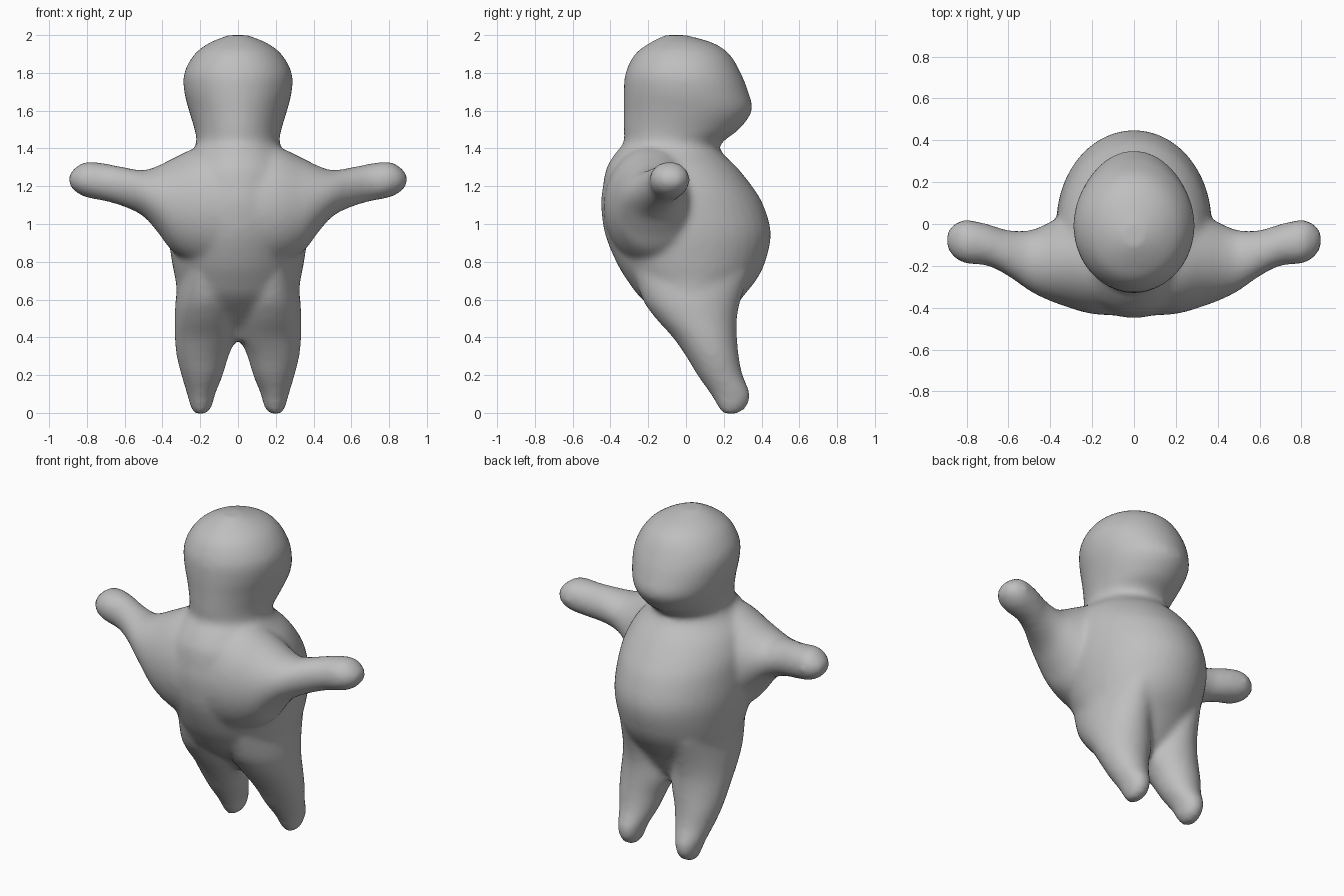
import bpy
import bmesh
from math import cos, sin, pi

cube = bpy.data.objects.get("Cube")
if cube:
    bpy.data.objects.remove(cube, do_unlink=True)

SEGMENTS = 40


def smooth_rows(rows, steps=4):
    """Insert Catmull-Rom rows between the given section rows."""
    result = []
    last = len(rows) - 1
    for i in range(last):
        before, start = rows[max(i - 1, 0)], rows[i]
        end, after = rows[i + 1], rows[min(i + 2, last)]
        for s in range(steps):
            t = s / steps
            result.append([
                b + 0.5 * t * (c - a + t * (2 * a - 5 * b + 4 * c - d + t * (3 * (b - c) + d - a)))
                for a, b, c, d in zip(before, start, end, after)])
    result.append(rows[last])
    return result


def loft(bm, rows, place):
    """Skin oval sections (position, low_a, high_a, low_b, high_b) and cap both ends."""
    rings = []
    for position, low_a, high_a, low_b, high_b in smooth_rows(rows):
        ring = []
        for k in range(SEGMENTS):
            angle = 2 * pi * k / SEGMENTS
            a = (low_a + high_a) / 2 + (high_a - low_a) / 2 * cos(angle)
            b = (low_b + high_b) / 2 + (high_b - low_b) / 2 * sin(angle)
            ring.append(bm.verts.new(place(position, a, b)))
        rings.append(ring)
    for lower, upper in zip(rings, rings[1:]):
        for k in range(SEGMENTS):
            n = (k + 1) % SEGMENTS
            bm.faces.new((lower[k], lower[n], upper[n], upper[k]))
    bm.faces.new(rings[0])
    bm.faces.new(rings[-1])


# Torso and head: height, front y, back y, half width
trunk = [
    (0.38, 0.02, 0.14, 0.07),
    (0.46, -0.05, 0.20, 0.18),
    (0.6, -0.23, 0.29, 0.31),
    (0.7, -0.31, 0.37, 0.33),
    (0.8, -0.37, 0.42, 0.35),
    (0.95, -0.43, 0.45, 0.37),
    (1.1, -0.45, 0.41, 0.37),
    (1.2, -0.44, 0.35, 0.36),
    (1.3, -0.42, 0.27, 0.32),
    (1.38, -0.37, 0.19, 0.25),
    (1.43, -0.33, 0.19, 0.22),
    (1.5, -0.33, 0.28, 0.23),
    (1.6, -0.33, 0.35, 0.26),
    (1.7, -0.33, 0.33, 0.285),
    (1.8, -0.32, 0.29, 0.285),
    (1.9, -0.27, 0.23, 0.23),
    (1.96, -0.19, 0.14, 0.15),
    (2.0, -0.11, 0.0, 0.05),
]

# Leg: height, front y, back y, inner x, outer x
leg = [
    (-0.005, 0.2, 0.27, 0.17, 0.23),
    (0.03, 0.17, 0.32, 0.14, 0.25),
    (0.1, 0.13, 0.34, 0.12, 0.27),
    (0.2, 0.06, 0.30, 0.08, 0.30),
    (0.3, 0.0, 0.28, 0.05, 0.325),
    (0.4, -0.07, 0.27, 0.01, 0.335),
    (0.5, -0.16, 0.27, 0.0, 0.335),
    (0.6, -0.23, 0.29, 0.0, 0.33),
    (0.75, -0.28, 0.34, 0.03, 0.31),
]

# Shoulder and arm: x, front y, back y, bottom z, top z
arm = [
    (0.0, -0.44, 0.1, 0.75, 1.42),
    (0.2, -0.43, 0.08, 0.78, 1.41),
    (0.34, -0.39, 0.04, 0.85, 1.35),
    (0.42, -0.36, 0.0, 0.95, 1.31),
    (0.5, -0.32, -0.03, 1.04, 1.285),
    (0.6, -0.25, -0.03, 1.09, 1.3),
    (0.7, -0.2, 0.0, 1.12, 1.32),
    (0.8, -0.19, 0.02, 1.14, 1.33),
    (0.86, -0.16, 0.0, 1.17, 1.3),
    (0.895, -0.11, -0.04, 1.21, 1.26),
]

bm = bmesh.new()
loft(bm, [(z, front, back, -half, half) for z, front, back, half in trunk],
     lambda z, y, x: (x, y, z))
for side in (-1, 1):
    loft(bm, leg, lambda z, y, x: (side * x, y, z))
    loft(bm, arm, lambda x, y, z: (side * x, y, z))
bmesh.ops.recalc_face_normals(bm, faces=bm.faces)

mesh = bpy.data.meshes.new("body")
bm.to_mesh(mesh)
bm.free()
body = bpy.data.objects.new("body", mesh)
bpy.context.collection.objects.link(body)

# One plain clay colour
clay = bpy.data.materials.new("grey_clay")
clay.use_nodes = True
colour = (0.52, 0.52, 0.52, 1)
clay.diffuse_color = colour
clay.node_tree.nodes["Principled BSDF"].inputs["Base Color"].default_value = colour
mesh.materials.append(clay)

# Fuse the limbs into one soft skin
remesh = body.modifiers.new("fuse", "REMESH")
remesh.mode = "VOXEL"
remesh.voxel_size = 0.018
remesh.use_smooth_shade = True
relax = body.modifiers.new("relax", "SMOOTH")
relax.factor = 0.5
relax.iterations = 8
for polygon in mesh.polygons:
    polygon.use_smooth = True
